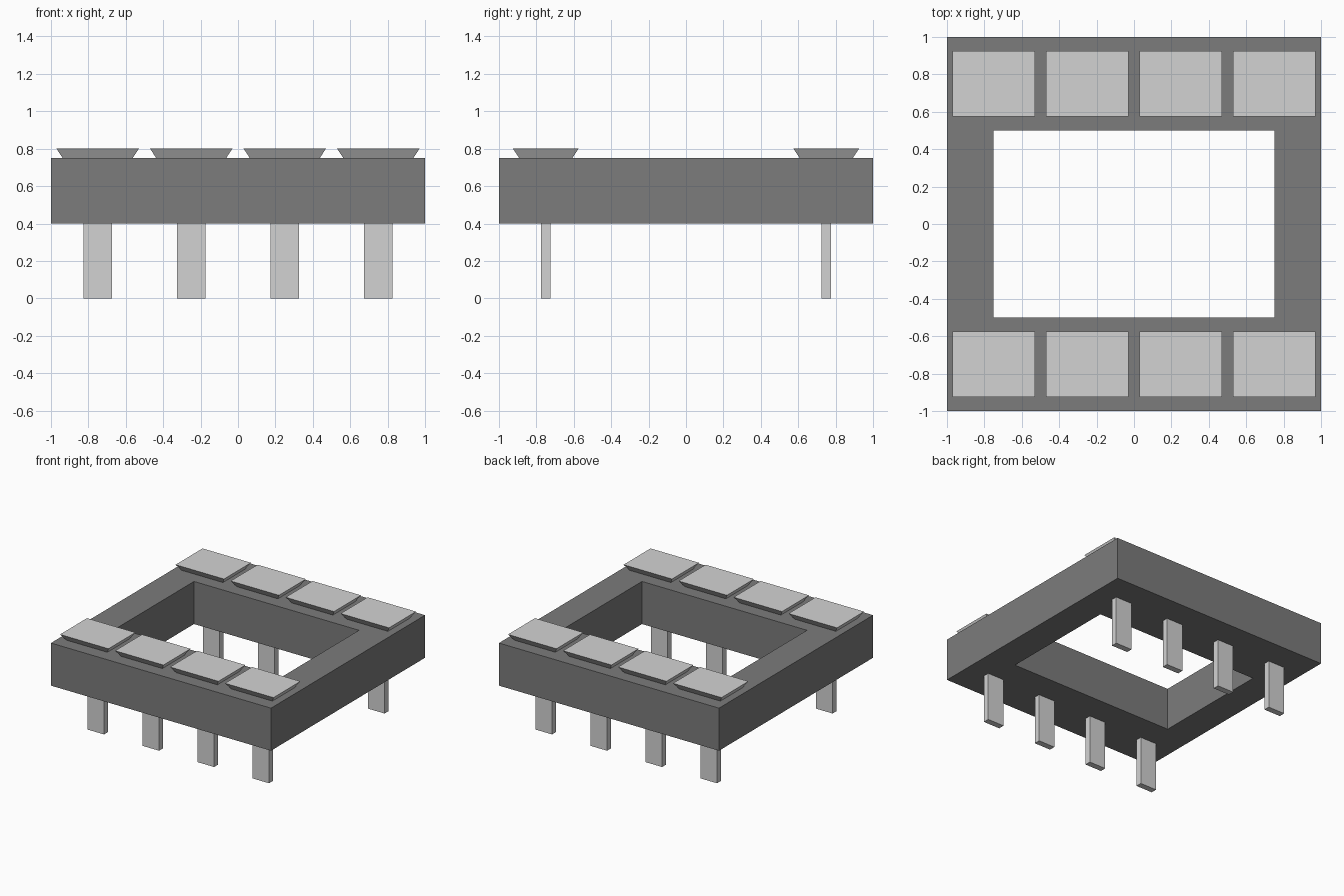
import bpy
import bmesh

cube = bpy.data.objects.get("Cube")
if cube:
    bpy.data.objects.remove(cube, do_unlink=True)


def material(name, value):
    mat = bpy.data.materials.new(name)
    mat.use_nodes = True
    color = (value, value, value, 1.0)
    mat.diffuse_color = color
    mat.node_tree.nodes["Principled BSDF"].inputs["Base Color"].default_value = color
    return mat


dark_plastic = material("dark_grey_plastic", 0.2)
light_metal = material("light_grey_metal", 0.65)


def add_object(name, bm, mat):
    bmesh.ops.recalc_face_normals(bm, faces=bm.faces)
    mesh = bpy.data.meshes.new(name)
    bm.to_mesh(mesh)
    bm.free()
    mesh.materials.append(mat)
    obj = bpy.data.objects.new(name, mesh)
    bpy.context.collection.objects.link(obj)
    return obj


def ring(bm, hx, hy, z, cx=0.0, cy=0.0):
    """Rectangle of four vertices at height z."""
    return [bm.verts.new((cx + sx * hx, cy + sy * hy, z))
            for sx, sy in ((-1, -1), (1, -1), (1, 1), (-1, 1))]


def bridge(bm, a, b):
    """Quads joining two rectangles."""
    for i in range(4):
        j = (i + 1) % 4
        bm.faces.new((a[i], a[j], b[j], b[i]))


def tapered_block(name, centre, bottom, top, z0, z1, mat):
    bm = bmesh.new()
    low = ring(bm, *bottom, z0, *centre)
    high = ring(bm, *top, z1, *centre)
    bm.faces.new(low)
    bm.faces.new(high)
    bridge(bm, low, high)
    return add_object(name, bm, mat)


# Rectangular frame with an open centre
bm = bmesh.new()
loops = [ring(bm, 1.0, 1.0, 0.40), ring(bm, 1.0, 1.0, 0.75),
         ring(bm, 0.75, 0.5, 0.75), ring(bm, 0.75, 0.5, 0.40)]
for i in range(4):
    bridge(bm, loops[i], loops[(i + 1) % 4])
add_object("socket_frame", bm, dark_plastic)

# Two rows of four flared contact pads, each with a flat pin below
for row, y in (("front", -0.75), ("back", 0.75)):
    for i in range(4):
        x = -0.75 + 0.5 * i
        tapered_block(f"{row}_contact_pad_{i + 1}", (x, y),
                      (0.187, 0.142), (0.22, 0.175), 0.75, 0.80, light_metal)
        tapered_block(f"{row}_pin_{i + 1}", (x, y),
                      (0.075, 0.025), (0.075, 0.025), 0.0, 0.40, light_metal)
